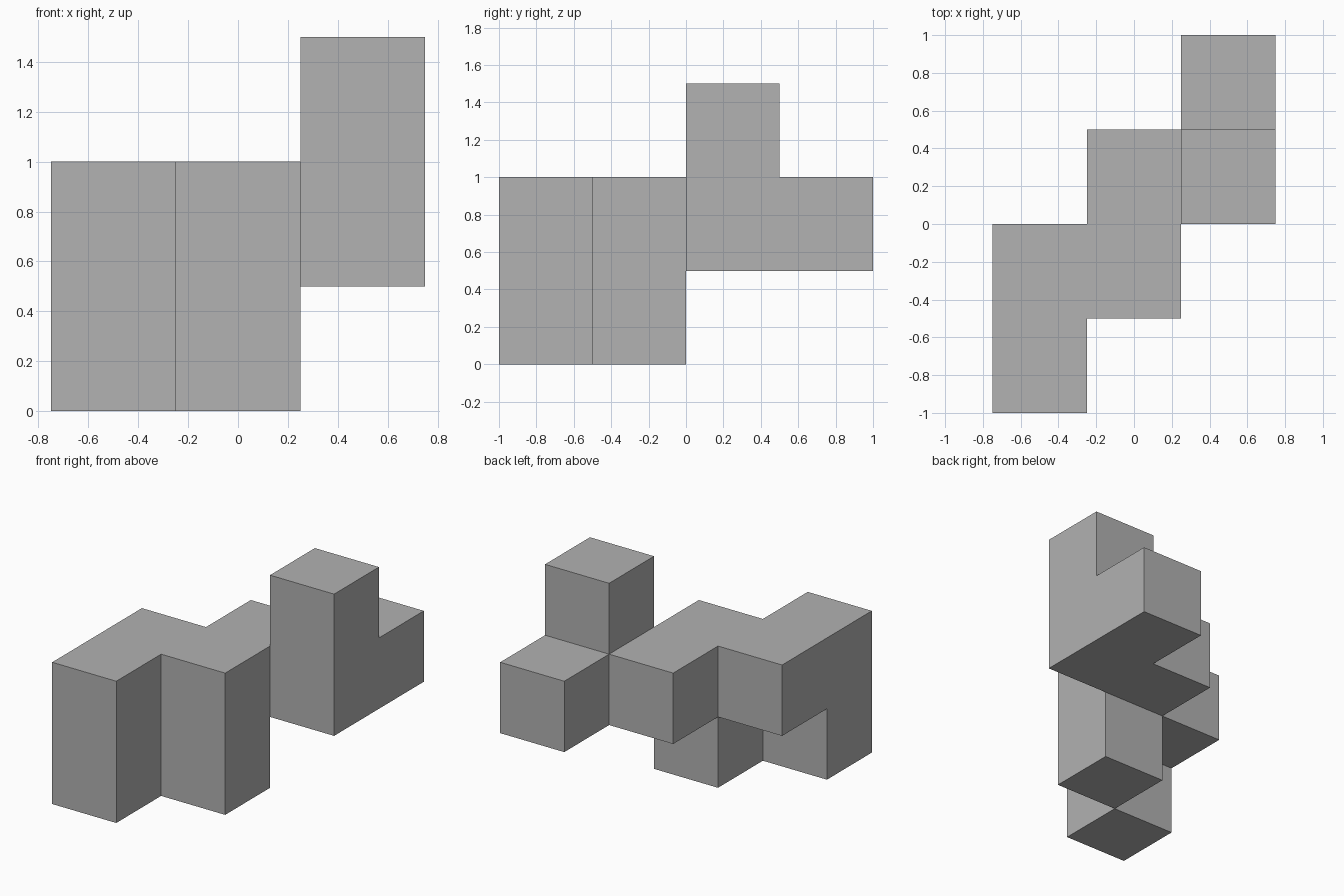
import bpy
import bmesh
from mathutils import Vector

default = bpy.data.objects.get("Cube")
if default:
    bpy.data.objects.remove(default, do_unlink=True)

# Flat grey material
grey = bpy.data.materials.new("plain grey")
grey.use_nodes = True
colour = (0.445, 0.445, 0.445, 1)
grey.diffuse_color = colour
grey.node_tree.nodes["Principled BSDF"].inputs["Base Color"].default_value = colour

SIZE = 0.5
ORIGIN = Vector((-0.75, -1, 0))

# Occupied grid cells (x, y, z): two feet, a staircase layer and one raised block
feet = [(0, 0, 0), (1, 1, 0)]
staircase = [(step, step + k, 1) for step in range(3) for k in range(2)]
raised_block = [(2, 2, 2)]
cells = set(feet + staircase + raised_block)


def add_outer_faces(bm, cell):
    """Add only those sides of a cell that have no neighbour."""
    centre = ORIGIN + (Vector(cell) + Vector((0.5, 0.5, 0.5))) * SIZE
    for axis in range(3):
        for sign in (-1, 1):
            normal = Vector((0, 0, 0))
            normal[axis] = sign
            if tuple(int(c + n) for c, n in zip(cell, normal)) in cells:
                continue
            u = Vector((0, 0, 0))
            u[(axis + 1) % 3] = 1
            v = normal.cross(u)
            corners = (-u - v, u - v, u + v, v - u)
            bm.faces.new([bm.verts.new(centre + (normal + c) * SIZE / 2)
                          for c in corners])


# Joined block body with a clean outer shell
bm = bmesh.new()
for cell in sorted(cells):
    add_outer_faces(bm, cell)
bmesh.ops.remove_doubles(bm, verts=bm.verts[:], dist=0.001)
bmesh.ops.dissolve_limit(bm, angle_limit=0.01, verts=bm.verts[:], edges=bm.edges[:])
mesh = bpy.data.meshes.new("stepped_blocks")
bm.to_mesh(mesh)
bm.free()
mesh.materials.append(grey)
body = bpy.data.objects.new("stepped_blocks", mesh)
bpy.context.collection.objects.link(body)
